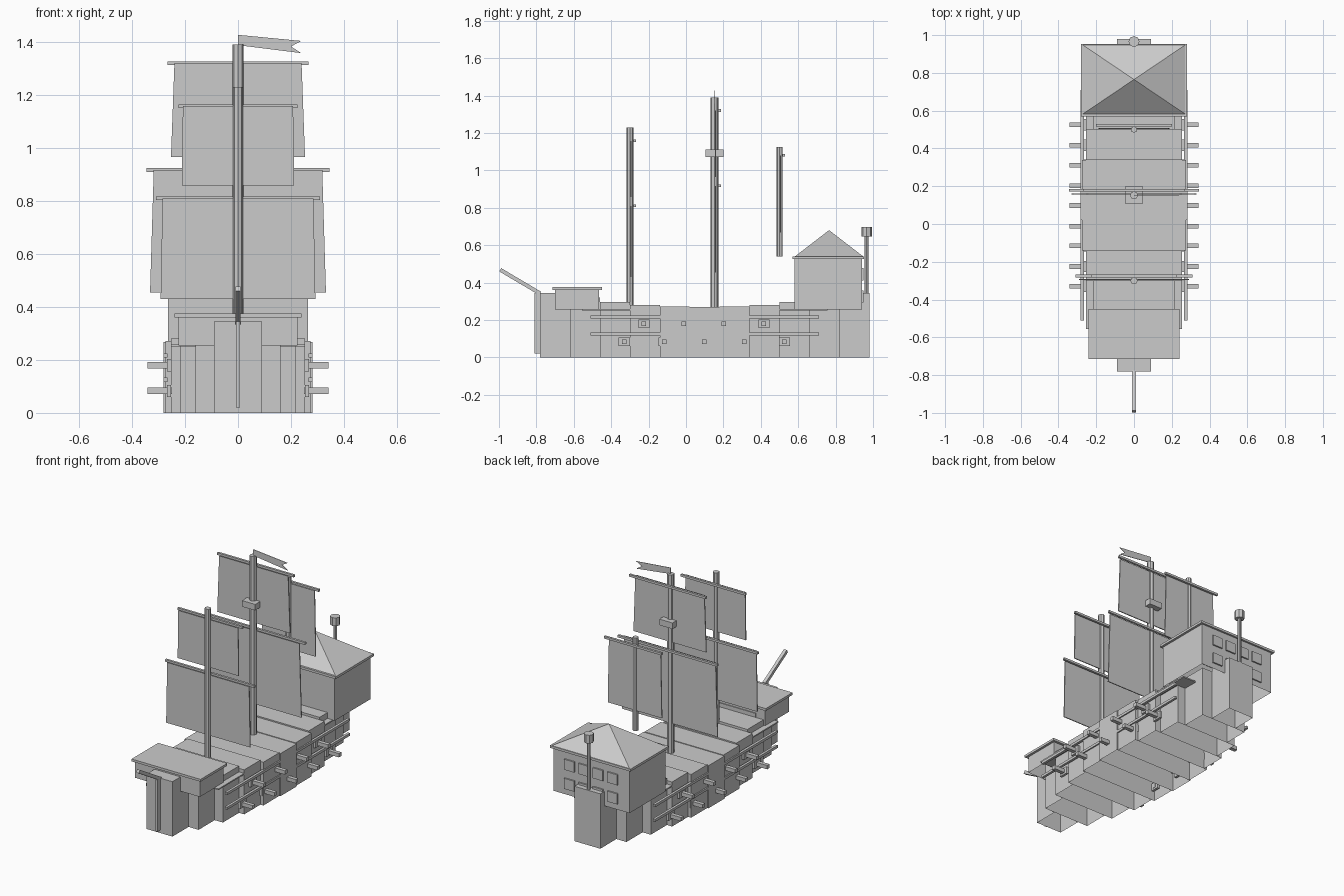
import bpy, bmesh, math
from mathutils import Vector, Matrix

cube = bpy.data.objects.get("Cube")
if cube:
    bpy.data.objects.remove(cube, do_unlink=True)

GREY = (0.6, 0.6, 0.6, 1)
mat = bpy.data.materials.new("plain_grey")
mat.use_nodes = True
mat.diffuse_color = GREY
mat.node_tree.nodes["Principled BSDF"].inputs["Base Color"].default_value = GREY


def finish(name, bm):
    bmesh.ops.recalc_face_normals(bm, faces=bm.faces)
    mesh = bpy.data.meshes.new(name)
    bm.to_mesh(mesh)
    bm.free()
    mesh.materials.append(mat)
    ob = bpy.data.objects.new(name, mesh)
    bpy.context.collection.objects.link(ob)
    return ob


def box(name, x, y, z, open_bottom=False):
    """Box from (low, high) ranges on each axis."""
    bm = bmesh.new()
    bmesh.ops.create_cube(bm, size=1)
    for v in bm.verts:
        v.co = [lo + (c + 0.5) * (hi - lo) for c, (lo, hi) in zip(v.co, (x, y, z))]
    if open_bottom:
        base = min(bm.faces, key=lambda f: f.calc_center_median().z)
        bmesh.ops.delete(bm, geom=[base], context='FACES_ONLY')
    return finish(name, bm)


def rod(name, start, end, radius, sides=8):
    """Straight rod between two points, flat side up when four-sided."""
    a, b = Vector(start), Vector(end)
    turn = (b - a).to_track_quat('Z', 'Y').to_matrix().to_4x4()
    place = Matrix.Translation((a + b) / 2) @ turn @ Matrix.Rotation(math.pi / 4, 4, 'Z')
    bm = bmesh.new()
    bmesh.ops.create_cone(bm, cap_ends=True, segments=sides, radius1=radius,
                          radius2=radius, depth=(b - a).length, matrix=place)
    return finish(name, bm)


def sheet(name, outline, y, thick):
    """Thin upright panel from an x-z outline."""
    bm = bmesh.new()
    face = bm.faces.new([bm.verts.new((x, y - thick / 2, z)) for x, z in outline])
    ext = bmesh.ops.extrude_face_region(bm, geom=[face])
    for v in ext["geom"]:
        if isinstance(v, bmesh.types.BMVert):
            v.co.y += thick
    return finish(name, bm)


# Hull: a row of open-bottomed blocks, narrow and tall at the ends
widths = [0.09, 0.16, 0.217, 0.253, 0.274, 0.282]
tops = [0.345, 0.32, 0.295, 0.28, 0.272, 0.268]
for i in range(11):
    k = min(i, 10 - i)
    y = -0.78 + 0.16 * i
    box(f"hull_block_{i}", (-widths[k], widths[k]), (y, y + 0.16), (0, tops[k]), True)
box("deck_plate", (-0.253, 0.253), (-0.556, 0.756), (0.25, 0.258))
box("stem", (-0.008, 0.008), (-0.81, -0.78), (0.02, 0.345))
rod("bowsprit", (0, -0.78, 0.342), (0, -0.993, 0.468), 0.0145, 4)

# Forecastle
box("forecastle", (-0.225, 0.225), (-0.70, -0.465), (0.255, 0.36), True)
box("forecastle_roof", (-0.24, 0.24), (-0.715, -0.45), (0.36, 0.375))

# Stern cabin with hipped roof
box("stern_cabin", (-0.265, 0.265), (0.58, 0.94), (0.255, 0.53), True)
box("cabin_eave", (-0.28, 0.28), (0.57, 0.952), (0.525, 0.54))
bm = bmesh.new()
rim = [bm.verts.new((0.27 * sx, 0.765 + 0.182 * sy, 0.54))
       for sx, sy in ((-1, -1), (1, -1), (1, 1), (-1, 1))]
peak = bm.verts.new((0, 0.765, 0.68))
bm.faces.new(rim)
for i in range(4):
    bm.faces.new((rim[i], rim[(i + 1) % 4], peak))
finish("cabin_roof", bm)
for row, z in enumerate((0.325, 0.445)):
    for col in range(4):
        x = -0.15 + 0.1 * col
        box(f"stern_window_{row}_{col}", (x - 0.035, x + 0.035),
            (0.935, 0.949), (z - 0.033, z + 0.033))

# Stern lantern
rod("lantern_post", (0, 0.966, 0.34), (0, 0.966, 0.65), 0.011)
rod("lantern", (0, 0.966, 0.645), (0, 0.966, 0.697), 0.029)

# Side rails, gun ports and guns
lower = [(-0.33 + 0.214 * i, 0.083) for i in range(5)]
upper = [(-0.225 + 0.214 * i, 0.18) for i in range(4)]
for side, s in (("left", 1), ("right", -1)):
    def span(a, b):
        return tuple(sorted((s * a, s * b)))
    for z in (0.125, 0.217):
        box(f"{side}_rail", span(0.266, 0.282), (-0.51, 0.71), (z - 0.008, z + 0.008))
    for y, z in lower + upper:
        box(f"{side}_gun_port", span(0.252, 0.268), (y - 0.03, y + 0.03),
            (z - 0.023, z + 0.023))
        box(f"{side}_gun", span(0.25, 0.342), (y - 0.012, y + 0.012),
            (z - 0.012, z + 0.012))

# Masts, each with yards and sails:
# sails are (yard z, yard half, sail top half, sail bottom half, sail bottom z)
masts = [
    ("fore", -0.30, 0.019, 0.27, 1.23,
     [(1.158, 0.225, 0.208, 0.212, 0.858), (0.81, 0.31, 0.285, 0.292, 0.43)]),
    ("main", 0.152, 0.021, 0.26, 1.39,
     [(1.32, 0.267, 0.24, 0.253, 0.965), (0.917, 0.345, 0.318, 0.332, 0.455)]),
    ("mizzen", 0.50, 0.017, 0.54, 1.125,
     [(1.08, 0.2, 0.18, 0.188, 0.667)]),
]
for name, y, r, z0, z1, sails in masts:
    rod(f"{name}_mast", (0, y, z0), (0, y, z1), r)
    for yard_z, half, top, bottom, foot in sails:
        yy = y + r + 0.006
        box(f"{name}_yard", (-half, half), (yy - 0.007, yy + 0.007),
            (yard_z - 0.007, yard_z + 0.007))
        sheet(f"{name}_sail", [(-bottom, foot), (bottom, foot),
                               (top, yard_z), (-top, yard_z)], y + 0.006, 0.006)

# Lookout and pennant on the main mast
box("lookout", (-0.046, 0.046), (0.105, 0.2), (1.072, 1.11))
sheet("pennant", [(0, 1.388), (0.239, 1.358), (0.2, 1.383), (0.239, 1.404),
                  (0, 1.427)], 0.152, 0.003)
